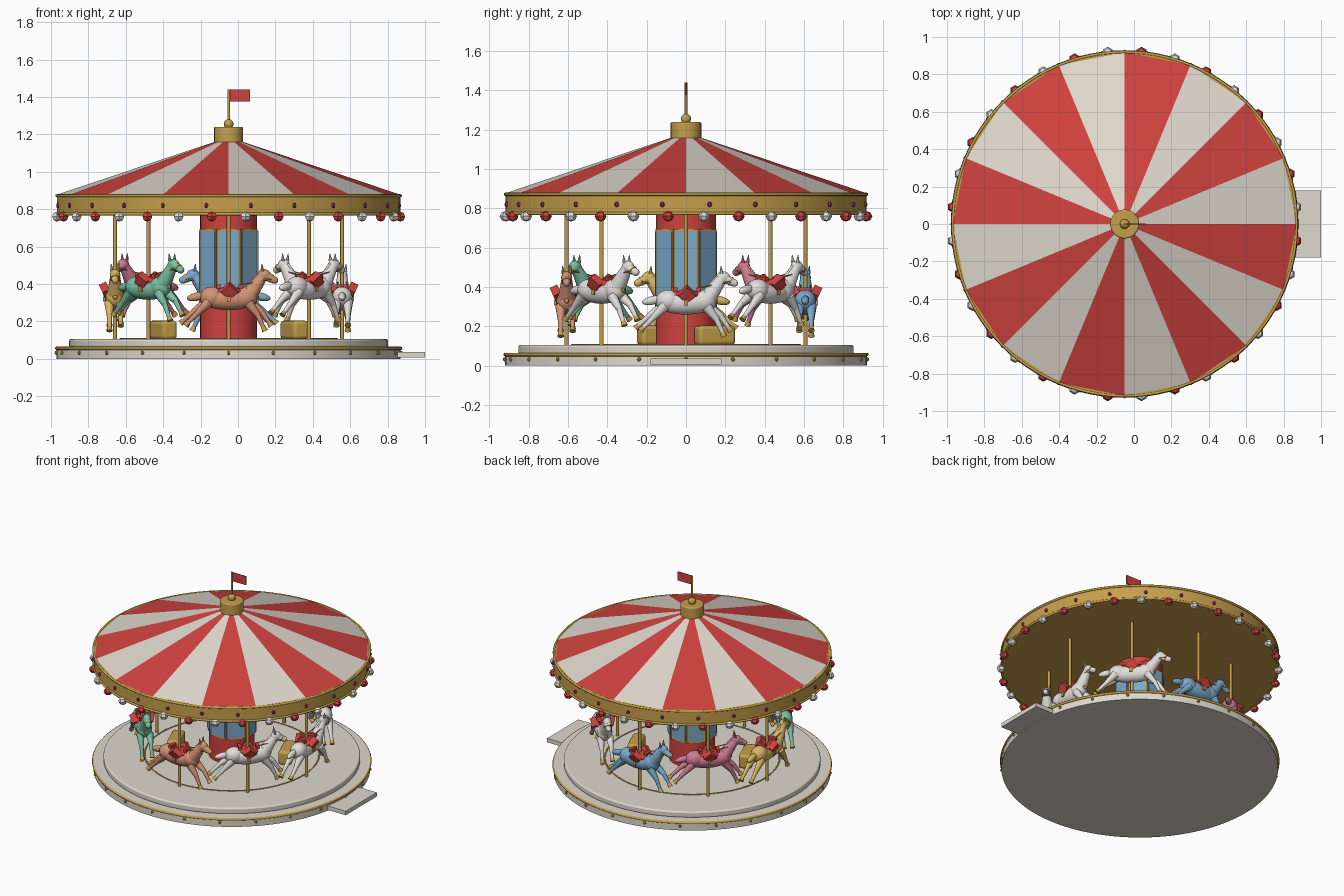
import bpy, bmesh, math
from mathutils import Matrix, Vector

if "Cube" in bpy.data.objects:
    bpy.data.objects.remove(bpy.data.objects["Cube"])

CX = -0.05  # carousel axis
AXIS = Matrix.Translation((CX, 0, 0))


def material(name, r, g, b):
    m = bpy.data.materials.new(name)
    m.diffuse_color = (r, g, b, 1)
    m.use_nodes = True
    m.node_tree.nodes["Principled BSDF"].inputs["Base Color"].default_value = m.diffuse_color
    return m


RED = material("red", .63, .055, .05)
CREAM = material("cream", .74, .69, .61)
GOLD = material("gold", .56, .35, .07)
BLUE = material("blue", .20, .40, .60)
MAGENTA = material("magenta", .32, .02, .19)
SALMON = material("salmon", .66, .29, .18)
GREEN = material("green", .20, .53, .37)
PINK = material("pink", .63, .20, .30)
YELLOW = material("yellow", .70, .47, .13)
WHITE = material("white", .75, .73, .70)


# ---------- helpers ----------
def ball(bm, loc, scale, pitch=0, u=16, v=10):
    m = Matrix.Translation(loc) @ Matrix.Rotation(pitch, 4, 'Y') @ Matrix.Diagonal((*scale, 1))
    bmesh.ops.create_uvsphere(bm, u_segments=u, v_segments=v, radius=1, matrix=m)


def rod(bm, p, q, r1, r2, n=12):
    p, q = Vector(p), Vector(q)
    d = q - p
    m = Matrix.Translation((p + q) / 2) @ d.to_track_quat('Z', 'Y').to_matrix().to_4x4()
    bmesh.ops.create_cone(bm, cap_ends=True, segments=n, radius1=r1, radius2=r2,
                          depth=d.length, matrix=m)


def box(bm, loc, size, turn=None):
    m = (turn or Matrix()) @ Matrix.Translation(loc) @ Matrix.Diagonal((*size, 1))
    bmesh.ops.create_cube(bm, size=1, matrix=m)


def to_mesh(bm, name, mats, smooth=True):
    me = bpy.data.meshes.new(name)
    bm.to_mesh(me)
    bm.free()
    for m in mats:
        me.materials.append(m)
    if smooth:
        me.shade_smooth()
        me.set_sharp_from_angle(angle=math.radians(40))
    return me


def place(name, me, matrix=AXIS, bevel=0):
    ob = bpy.data.objects.new(name, me)
    bpy.context.collection.objects.link(ob)
    ob.matrix_world = matrix
    if bevel:
        b = ob.modifiers.new("bevel", 'BEVEL')
        b.width, b.segments = bevel, 3
    return ob


def disc(name, r, z0, z1, mat, n=96, bevel=0, r2=None):
    bm = bmesh.new()
    rod(bm, (0, 0, z0), (0, 0, z1), r, r2 or r, n)
    return place(name, to_mesh(bm, name, [mat]), AXIS, bevel)


def ring(name, r, thick, z, mat=GOLD):
    bpy.ops.mesh.primitive_torus_add(major_segments=96, minor_segments=8, major_radius=r,
                                     minor_radius=thick, location=(CX, 0, z))
    ob = bpy.context.object
    ob.name = name
    ob.data.materials.append(mat)
    ob.data.shade_smooth()


def polar(r, deg, z=0):
    a = math.radians(deg)
    return Vector((r * math.cos(a), r * math.sin(a), z))


def turn(deg):
    return Matrix.Rotation(math.radians(deg), 4, 'Z')


# ---------- platform ----------
disc("base", .92, 0, .065, CREAM)
ring("base_trim", .92, .009, .056)
disc("deck", .853, .06, .105, CREAM, bevel=.01)
ring("deck_ring", .58, .005, .105)
bm = bmesh.new()
for k in range(24):
    ball(bm, polar(.922, k * 15, .032), (.01, .01, .011), u=6, v=4)
place("base_studs", to_mesh(bm, "base_studs", [GOLD], False))
bm = bmesh.new()
box(bm, (.92, 0, .021), (.16, .36, .03))
place("entry_step", to_mesh(bm, "entry_step", [CREAM], False), Matrix())

# ---------- centre column with mirror panels ----------
disc("column", .152, .1, .78, RED, 48)
frames, panels = bmesh.new(), bmesh.new()
for k in range(8):
    box(frames, (.147, 0, .49), (.016, .122, .41), turn(k * 45))
    box(panels, (.150, 0, .49), (.017, .106, .385), turn(k * 45))
place("panel_frames", to_mesh(frames, "panel_frames", [GOLD], False))
place("mirror_panels", to_mesh(panels, "mirror_panels", [BLUE], False))

# ---------- canopy ----------
disc("valance", .918, .77, .877, GOLD)
ring("valance_top_trim", .919, .008, .872)
ring("valance_bottom_trim", .919, .008, .774)
bm = bmesh.new()
low = [bm.verts.new(polar(.922, k * 22.5, .876)) for k in range(16)]
high = [bm.verts.new(polar(.06, k * 22.5, 1.165)) for k in range(16)]
for k in range(16):
    j = (k + 1) % 16
    f = bm.faces.new((low[k], low[j], high[j], high[k]))
    f.material_index = k % 2
place("striped_roof", to_mesh(bm, "striped_roof", [CREAM, RED], False))

gems = bmesh.new()
for k in range(24):
    ball(gems, polar(.92, k * 15 + 7.5, .82), (.012, .012, .014), u=6, v=4)
place("valance_gems", to_mesh(gems, "valance_gems", [MAGENTA], False))
for name, mat, odd in (("white_bulbs", WHITE, 0), ("red_bulbs", RED, 1)):
    bm = bmesh.new()
    for k in range(odd, 32, 2):
        ball(bm, polar(.922, (k + .5) * 11.25, .76), (.03, .03, .027), u=6, v=4)
    place(name, to_mesh(bm, name, [mat], False))

# ---------- hub, finial and flag ----------
disc("hub", .078, 1.15, 1.24, GOLD, 24, bevel=.008)
bm = bmesh.new()
ball(bm, (0, 0, 1.255), (.026, .026, .026))
rod(bm, (0, 0, 1.24), (0, 0, 1.44), .007, .007)
place("flagpole", to_mesh(bm, "flagpole", [GOLD]))
bm = bmesh.new()
box(bm, (.06, 0, 1.408), (.11, .006, .064))
place("flag", to_mesh(bm, "flag", [RED], False))

# ---------- benches ----------
for a in (22.5, 202.5):
    bm = bmesh.new()
    box(bm, (.38, 0, .154), (.088, .2, .1))
    place("bench", to_mesh(bm, "bench", [GOLD]), AXIS @ turn(a), bevel=.018)


# ---------- horses (local x forward, origin at body centre) ----------
KNEES = [((.105, -.02), (.155, -.085), (.185, -.15)),
         ((.11, -.02), (.175, -.065), (.215, -.125)),
         ((-.105, -.015), (-.165, -.075), (-.215, -.125)),
         ((-.11, -.015), (-.18, -.06), (-.24, -.115))]


def leg_points(i):
    y = .03 if i % 2 else -.03
    return [Vector((x, y, z)) for x, z in KNEES[i]]


def horse_mesh(mat):
    bm = bmesh.new()
    ball(bm, (0, 0, 0), (.155, .055, .06), u=20, v=14)               # barrel
    ball(bm, (.09, 0, .008), (.065, .052, .058))                      # chest
    ball(bm, (-.09, 0, .01), (.065, .055, .056))                      # rump
    rod(bm, (.105, 0, .015), (.185, 0, .125), .046, .026, 16)         # neck
    ball(bm, (.145, 0, .09), (.065, .012, .025), math.radians(-56))   # mane
    ball(bm, (.19, 0, .127), (.036, .028, .032))                      # head
    rod(bm, (.19, 0, .127), (.245, 0, .1), .027, .018, 12)
    ball(bm, (.245, 0, .1), (.02, .018, .019))                        # muzzle
    ball(bm, (-.17, 0, .012), (.055, .02, .022), math.radians(-12))   # tail
    for s in (-1, 1):
        rod(bm, (.18, s * .017, .148), (.178, s * .021, .187), .011, .002, 8)
    for i in range(4):
        hip, knee, foot = leg_points(i)
        rod(bm, hip, knee, .028, .016)
        ball(bm, knee, (.016, .016, .016), u=12, v=8)
        rod(bm, knee, foot, .015, .011)
    return to_mesh(bm, "horse", [mat])


# saddle: blanket over the back with raised pommel and cantle
bm = bmesh.new()
ball(bm, (.005, 0, .038), (.075, .058, .028))
for s in (-1, 1):
    rod(bm, (.005, s * .03, .052), (.005, s * .068, .034), .045, .045, 4)
    box(bm, (s * .06 + .005, 0, .066), (.022, .06, .022))
saddle = to_mesh(bm, "saddle", [RED])

# gold tack: hooves, stirrups, bridle and reins
bm = bmesh.new()
for i in range(4):
    _, knee, foot = leg_points(i)
    rod(bm, foot, foot + (foot - knee).normalized() * .024, .012, .017)
for s in (-1, 1):
    rod(bm, (0, s * .06, .035), (0, s * .06, .01), .003, .003, 6)
    box(bm, (0, s * .06, -.002), (.02, .008, .026))
    rod(bm, (.228, s * .021, .108), (.06, s * .025, .075), .0035, .0035, 6)
rod(bm, (.224, 0, .111), (.231, 0, .107), .0235, .0225, 12)
ball(bm, (.15, 0, .01), (.012, .014, .014), u=8, v=6)
tack = to_mesh(bm, "tack", [GOLD])

colours = [WHITE, WHITE, BLUE, PINK, YELLOW, GREEN, SALMON, WHITE]
for k, mat in enumerate(colours):
    z = .375 if k % 2 else .32
    spot = AXIS @ Matrix.Translation(polar(.607, k * 45)) @ turn(k * 45 + 90)
    at = spot @ Matrix.Translation((0, 0, z))
    place("horse", horse_mesh(mat), at)
    place("saddle", saddle, at)
    place("tack", tack, at)
    bm = bmesh.new()
    rod(bm, (0, 0, .1), (0, 0, .775), .0105, .0105)
    place("horse_pole", to_mesh(bm, "horse_pole", [GOLD]), spot)
